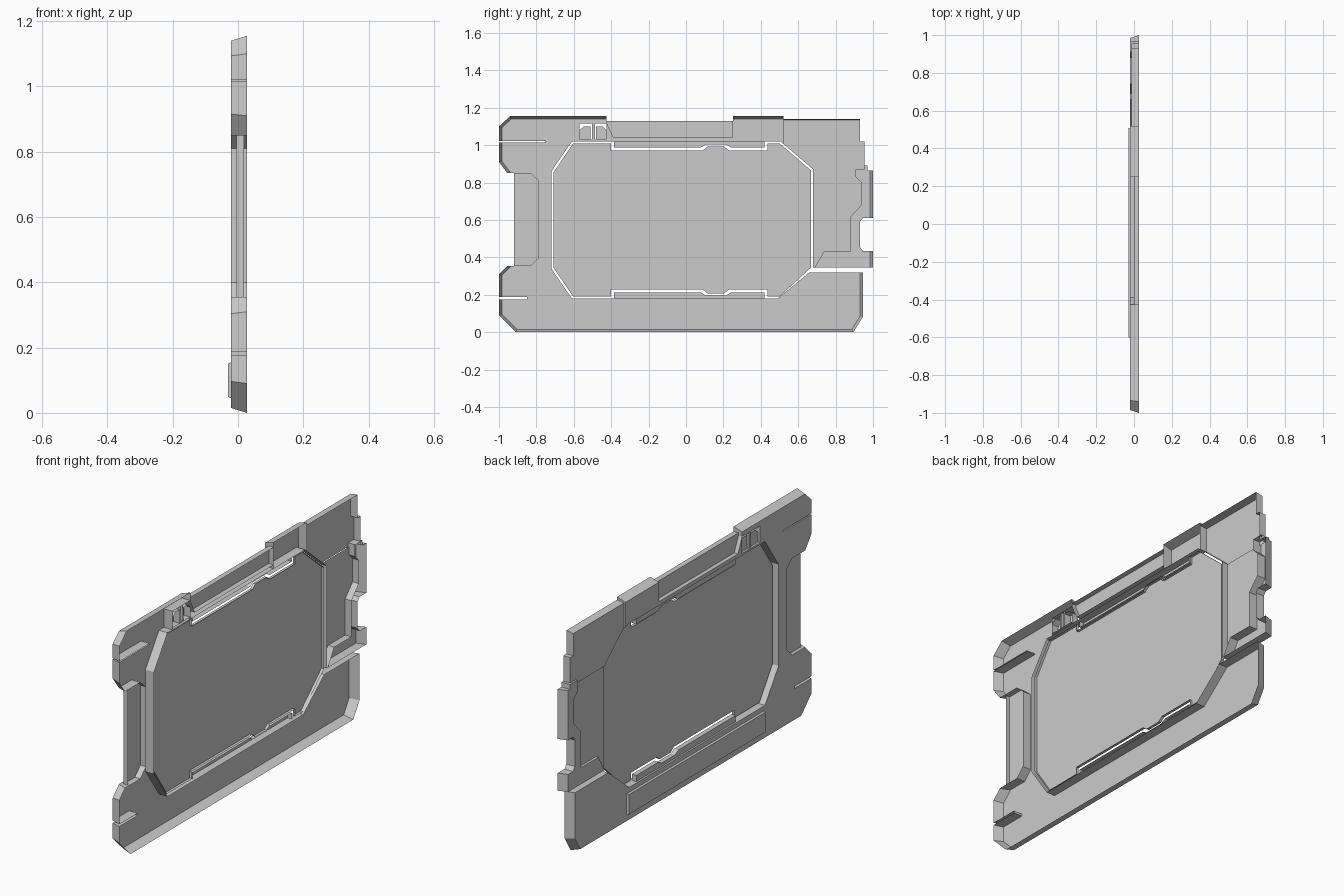
import bpy, bmesh
from mathutils import Vector

if "Cube" in bpy.data.objects:
    bpy.data.objects.remove(bpy.data.objects["Cube"])

FRONT, BACK, FLARE = -0.021, 0.0275, 0.015


def shell(name, pts, edges, front=FRONT, back=BACK, flare=FLARE):
    """Open-backed plate from a (y, z) outline.
    One letter per edge: o = flared outer wall, w = straight wall, - = seam."""
    pts = [Vector(p) for p in pts]
    n = len(pts)
    if len(edges) == 1:
        edges *= n
    area = sum(pts[i].cross(pts[(i + 1) % n]) for i in range(n))
    if area < 0:
        pts = pts[::-1]
        edges = edges[:-1][::-1] + edges[-1]
    inner = []
    for i in range(n):
        p = pts[i]
        d0 = (p - pts[i - 1]).normalized()
        d1 = (pts[(i + 1) % n] - p).normalized()
        n0, n1 = Vector((-d0.y, d0.x)), Vector((-d1.y, d1.x))
        a = flare if edges[i - 1] == 'o' else 0
        b = flare if edges[i] == 'o' else 0
        det = n0.cross(n1)
        if abs(det) < 0.05:
            inner.append(p + n0 * max(a, b))
        else:
            inner.append(p + Vector((a * n1.y - b * n0.y, b * n0.x - a * n1.x)) / det)
    bm = bmesh.new()
    f = [bm.verts.new((front, p.x, p.y)) for p in inner]
    bm.faces.new(f[::-1])
    b = [bm.verts.new((back, p.x, p.y)) for p in pts]
    for i in range(n):
        j = (i + 1) % n
        if edges[i] != '-':
            bm.faces.new((f[i], f[j], b[j], b[i]))
    bmesh.ops.delete(bm, geom=[v for v in bm.verts if not v.link_faces], context='VERTS')
    me = bpy.data.meshes.new(name)
    bm.to_mesh(me)
    bm.free()
    ob = bpy.data.objects.new(name, me)
    bpy.context.collection.objects.link(ob)
    return ob


def rect(y0, y1, z0, z1):
    return [(y0, z0), (y1, z0), (y1, z1), (y0, z1)]


# left corner plates, each with a thin slit
shell("top_left_plate",
      [(-1, .91), (-1, 1.015), (-.755, 1.015), (-.755, 1.021), (-1, 1.021), (-1, 1.10),
       (-.94, 1.155), (-.425, 1.155), (-.425, 1.115), (-.57, 1.115), (-.57, 1.02),
       (-.61, 1.02), (-.72, .86), (-.785, .81), (-.83, .85), (-.955, .85)],
      "owwwooowwwww-wwo")
shell("bottom_left_plate",
      [(-.785, .40), (-.72, .34), (-.61, .18), (-.61, 0), (-.91, 0), (-1, .09), (-1, .175),
       (-.85, .175), (-.85, .187), (-1, .187), (-1, .31), (-.955, .355), (-.83, .355)],
      "-w-ooowwwooww")

# left stile and recessed grip
shell("left_stile", [(-.785, .81), (-.72, .86), (-.72, .34), (-.785, .40)], "-w-w")
shell("left_grip", [(-.92, .355), (-.92, .85), (-.83, .85), (-.785, .81), (-.785, .40), (-.83, .355)],
      "w-----", front=-.004, back=.019)

# bottom rail with raised strip
shell("bottom_rail", [(-.61, 0), (-.61, .18), (.49, .18), (.5, 0)], "-w-o")
shell("bottom_strip", rect(-.605, .51, .045, .155), "o", front=-.03, back=FRONT, flare=.004)
shell("bottom_right_plate",
      [(.5, 0), (.49, .18), (.66, .32), (.945, .32), (.945, .08), (.895, 0)], "-wwooo")

# top rail: recessed channel, rim and raised block
shell("top_channel", [(-.425, 1.13), (-.425, 1.115), (-.39, 1.04), (.25, 1.04), (.25, 1.13)],
      "----w", front=.0)
shell("top_rim", [(-.425, 1.02), (-.425, 1.115), (-.39, 1.04), (.25, 1.04), (.25, 1.02)], "-ww-w")
shell("top_block", [(.25, 1.02), (.25, 1.155), (.52, 1.155), (.52, 1.008), (.505, 1.02)], "wow-w")

# right side plates and outer bracket
shell("upper_right_plate",
      [(.52, 1.008), (.52, 1.14), (.93, 1.14), (.93, 1.02), (.955, 1.02), (.955, .87), (.68, .87)],
      "-owww-w", front=-.012, flare=.006)
step = [(.91, .83), (.94, .80), (.94, .68), (.88, .615), (.88, .43), (.74, .43), (.69, .345)]
shell("right_plate", [(.68, .345), (.68, .87), (.91, .87)] + step, "w---------", front=-.008)
shell("right_bracket",
      step[::-1] + [(.91, .89), (.97, .89), (.97, .865), (1, .865), (1, .61), (.945, .61), (.93, .59),
                    (.93, .455), (.945, .435), (1, .435), (1, .345)],
      "wwwwwwwwwwowwwwwow")

# clip teeth in the top left opening
shell("clip_left", [(-.57, 1.03), (-.57, 1.08), (-.545, 1.10), (-.51, 1.10), (-.51, 1.03)], "w", front=-.01)
shell("clip_right", [(-.425, 1.03), (-.425, 1.08), (-.445, 1.10), (-.48, 1.10), (-.48, 1.03)], "w", front=-.01)
shell("clip_center", rect(-.503, -.487, 1.03, 1.115), "w", front=-.015)
shell("clip_base", rect(-.57, -.425, 1.02, 1.03), "w")

# tongues reaching into the panel notches; the lower one mirrors the upper
MID = 1.20
top_tongue = [(-.385, 1.02), (-.385, .988), (.08, .988), (.105, 1.003), (.215, 1.003),
              (.24, .988), (.42, .988), (.42, 1.02)]
top_notch = [(-.61, 1.01), (-.40, 1.01), (-.40, .972), (.09, .972), (.115, .992), (.205, .992),
             (.23, .972), (.435, .972), (.435, 1.01), (.50, 1.01)]


def flip(points):
    return [(y, MID - z) for y, z in points]


shell("top_tongue", top_tongue, "wwwwwww-", front=-.012, back=.012)
shell("bottom_tongue", flip(top_tongue), "wwwwwww-", front=-.012, back=.012)

# central panel, set behind the frame
outline = ([(-.708, .345), (-.708, .855)] + [(max(y, -.603), z) for y, z in top_notch]
           + [(.668, .865), (.668, .345)]
           + [(max(y, -.603), z) for y, z in flip(top_notch)[::-1]])
shell("center_panel", outline, "w", front=.006, back=.02)
